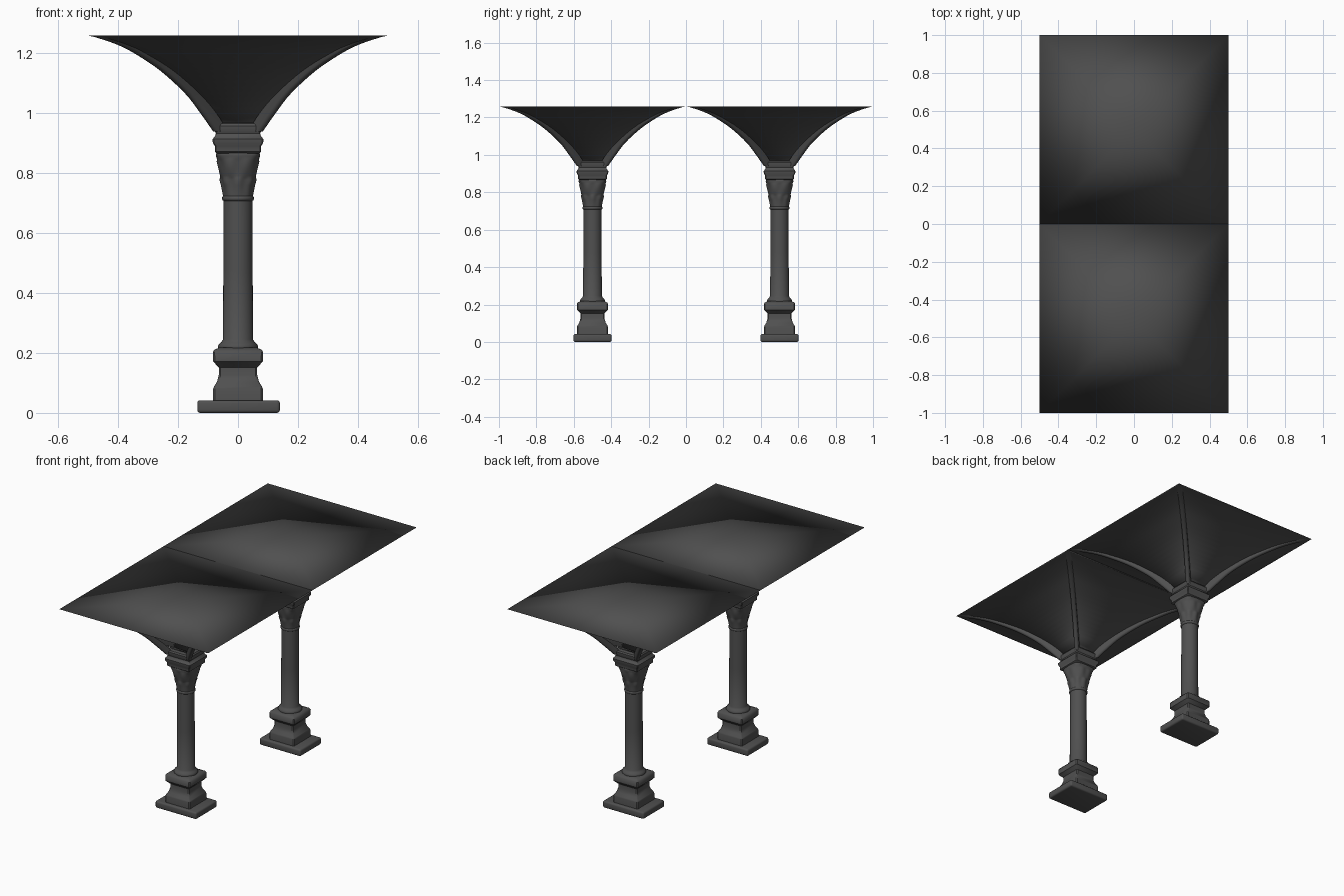
import bpy, bmesh, math

if "Cube" in bpy.data.objects:
    bpy.data.objects.remove(bpy.data.objects["Cube"])

stone = bpy.data.materials.new("dark_grey_stone")
stone.diffuse_color = (0.08, 0.08, 0.08, 1)
stone.use_nodes = True
stone.node_tree.nodes["Principled BSDF"].inputs["Base Color"].default_value = stone.diffuse_color


def finish(name, bm, angle=35, recalc=True):
    if recalc:
        bmesh.ops.recalc_face_normals(bm, faces=bm.faces)
    me = bpy.data.meshes.new(name)
    bm.to_mesh(me)
    bm.free()
    me.materials.append(stone)
    ob = bpy.data.objects.new(name, me)
    bpy.context.collection.objects.link(ob)
    bpy.ops.object.select_all(action='DESELECT')
    ob.select_set(True)
    bpy.context.view_layer.objects.active = ob
    if angle >= 180:
        bpy.ops.object.shade_smooth()
    else:
        bpy.ops.object.shade_smooth_by_angle(angle=math.radians(angle))
    return ob


def loft(bm, rings, closed=True):
    rows = [[bm.verts.new(p) for p in r] for r in rings]
    n = len(rows[0])
    for a, b in zip(rows, rows[1:]):
        for i in range(n if closed else n - 1):
            j = (i + 1) % n
            bm.faces.new((a[i], a[j], b[j], b[i]))
    return rows


def square(h, z, c=0.0):
    # square ring, optionally with chamfered corners
    if not c:
        return [(-h, -h, z), (h, -h, z), (h, h, z), (-h, h, z)]
    k = h - c
    return [(-k, -h, z), (k, -h, z), (h, -k, z), (h, k, z),
            (k, h, z), (-k, h, z), (-h, k, z), (-h, -k, z)]


def ring(r, z, n=32):
    return [(r * math.cos(2 * math.pi * i / n), r * math.sin(2 * math.pi * i / n), z)
            for i in range(n)]


def smooth_rows(pts, steps=4):
    # Catmull-Rom through the given rows
    out = []
    for k in range(len(pts) - 1):
        p0, p1, p2 = pts[max(k - 1, 0)], pts[k], pts[k + 1]
        p3 = pts[min(k + 2, len(pts) - 1)]
        for s in range(steps):
            t = s / steps
            out.append(tuple(0.5 * (2 * b + (c - a) * t + (2 * a - 5 * b + 4 * c - d) * t * t
                                    + (3 * b - a - 3 * c + d) * t ** 3)
                             for a, b, c, d in zip(p0, p1, p2, p3)))
    return out + [pts[-1]]


parts = []

# plinth: wide rounded slab
bm = bmesh.new()
bmesh.ops.create_cube(bm, size=1)
for v in bm.verts:
    v.co = (v.co.x * 0.276 + 0.002, v.co.y * 0.204, v.co.z * 0.042 + 0.021)
bmesh.ops.bevel(bm, geom=bm.edges[:], offset=0.01, segments=3, profile=0.5, affect='EDGES')
parts.append(finish("plinth", bm, 50))

# stepped square base
bm = bmesh.new()
loft(bm, [square(h, z, .006) for z, h in [
    (.035, .083), (.08, .083), (.088, .08), (.104, .07), (.127, .064), (.152, .064),
    (.162, .074), (.172, .083), (.203, .084), (.211, .079), (.218, .062), (.219, .04)]])
parts.append(finish("base", bm, 40))

# round moulding, shaft and neck ring
bm = bmesh.new()
loft(bm, [ring(r, z) for z, r in [
    (.208, .06), (.214, .066), (.222, .067), (.23, .063), (.236, .056), (.245, .05),
    (.48, .049), (.708, .048), (.71, .052), (.716, .054), (.722, .052), (.725, .049)]])
parts.append(finish("shaft", bm, 60))

# leafy capital: round below, squarish above, two tiers of lobes
bm = bmesh.new()
rings = []
for z, r, sq, leaf, ph in [
        (.718, .049, 0, 0, 0), (.735, .051, 0, .001, 0), (.76, .055, 0, .002, 0),
        (.778, .059, .1, .003, 0), (.785, .059, .1, .001, 0), (.792, .061, .2, .001, 1),
        (.815, .066, .3, .002, 1), (.838, .071, .4, .003, 1), (.847, .071, .5, .001, 1),
        (.858, .073, .6, .001, 0), (.866, .073, .7, 0, 0), (.874, .066, .8, 0, 0)]:
    row = []
    for i in range(64):
        a = 2 * math.pi * i / 64
        c, s = math.cos(a), math.sin(a)
        box = min(1 / max(abs(c), abs(s)), 1.28)
        q = r * (1 + sq * (box - 1)) + leaf * math.cos(8 * a + math.pi * ph)
        row.append((q * c, q * s, z))
    rings.append(row)
loft(bm, rings)
parts.append(finish("capital", bm, 60))

# square impost mouldings on top of the capital
bm = bmesh.new()
loft(bm, [square(h, z, .004) for z, h in [
    (.866, .05), (.866, .07), (.872, .077), (.89, .077), (.901, .084), (.914, .085),
    (.923, .077), (.933, .074), (.945, .079), (.958, .08), (.966, .075), (.97, .05)]])
parts.append(finish("impost", bm))

# vault rows: height, half width over the ribs, half width of the web
rows = smooth_rows([
    (.94, .083, .055), (1.0, .125, .092), (1.067, .177, .15), (1.143, .26, .237),
    (1.20, .345, .328), (1.229, .402, .389), (1.251, .465, .458), (1.26, .5, .5)])

# vault: curved square flare with a flat top sharing its rim
bm = bmesh.new()
web = [r for r in rows if r[0] > .986]
rr = loft(bm, [square(.05, .955), square(.055, .97), square(.07, .988)]
          + [square(g, z) for z, s, g in web])
bm.faces.new(rr[0])
top = bm.verts.new((0, 0, 1.26))
for i in range(4):
    bm.faces.new((rr[-1][i], rr[-1][(i + 1) % 4], top))
parts.append(finish("vault", bm, 180))

# four diagonal ribs under the vault
bm = bmesh.new()
w = 0.013
for sx, sy in ((1, 1), (-1, 1), (-1, -1), (1, -1)):
    rings = []
    for z, s, g in rows:
        sec = [(g, g - 1.6 * w), (s - .005, s - 1.8 * w), (s, s - w),
               (s - .2 * w, s - .2 * w),
               (s - w, s), (s - 1.8 * w, s - .005), (g - 1.6 * w, g)]
        rings.append([(sx * x, sy * y, z - .0005) for x, y in sec])
    loft(bm, rings, closed=False)
# ribs face away from the axis
bmesh.ops.recalc_face_normals(bm, faces=bm.faces)
for f in bm.faces:
    c = f.calc_center_median()
    if f.normal.x * c.x + f.normal.y * c.y < 0:
        f.normal_flip()
parts.append(finish("vault_ribs", bm, 50, recalc=False))

# the second bay repeats the first
for ob in parts:
    twin = ob.copy()
    bpy.context.collection.objects.link(twin)
    ob.location.y = -0.5
    twin.location.y = 0.5
    ob.name, twin.name = "front_" + ob.data.name, "back_" + ob.data.name
